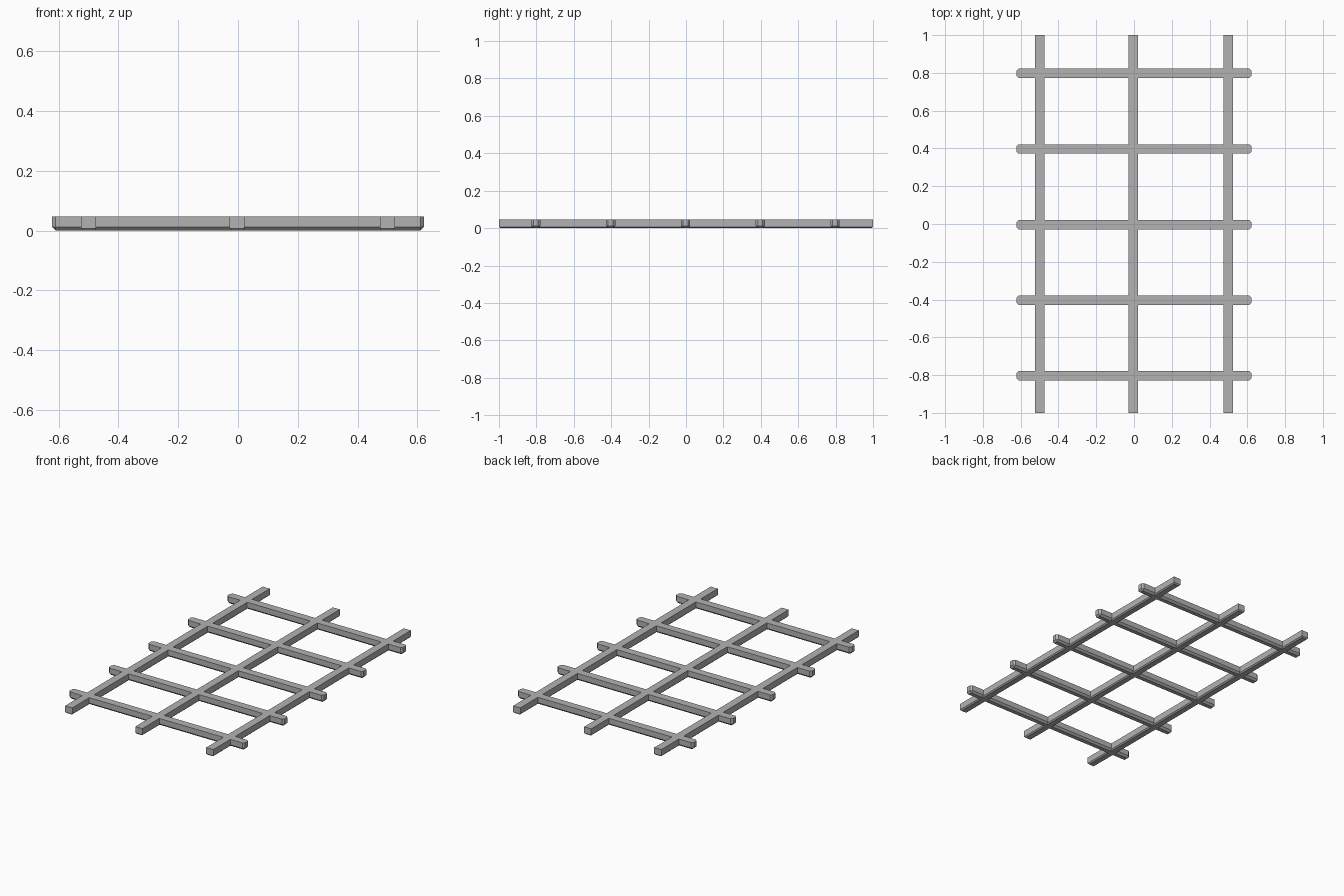
import bpy, bmesh
from mathutils import Vector

old = bpy.data.objects.get("Cube")
if old:
    bpy.data.objects.remove(old, do_unlink=True)

TOP = 0.047
WIDTH = 0.05

# Single plain grey for the whole grid
grey = bpy.data.materials.new("plain_grey")
grey.use_nodes = True
colour = (0.45, 0.45, 0.45, 1)
grey.diffuse_color = colour
grey.node_tree.nodes["Principled BSDF"].inputs["Base Color"].default_value = colour


def bar(name, centre, size, chamfer, end_corners):
    """Box whose underside edges (and optionally upright corners) are chamfered."""
    bm = bmesh.new()
    bmesh.ops.create_cube(bm, size=1)
    for v in bm.verts:
        v.co = v.co * Vector(size)
    edges = []
    for e in bm.edges:
        a, b = e.verts
        underside = a.co.z < 0 and b.co.z < 0
        upright = abs(a.co.z - b.co.z) > 0.001
        if underside or (upright and end_corners):
            edges.append(e)
    bmesh.ops.bevel(bm, geom=edges, offset=chamfer, segments=1,
                    profile=0.5, affect='EDGES')
    mesh = bpy.data.meshes.new(name)
    bm.to_mesh(mesh)
    bm.free()
    mesh.materials.append(grey)
    obj = bpy.data.objects.new(name, mesh)
    obj.location = centre
    bpy.context.collection.objects.link(obj)


# Long rails running front to back
for side, x in (("right", -0.5), ("middle", -0.003), ("left", 0.5)):
    bar(side + "_rail", (x, 0, TOP / 2), (WIDTH, 2, TOP), 0.007, False)

# Cross bars running side to side
for i in range(5):
    y = -0.803 + 0.4 * i
    bar(f"cross_bar_{i + 1}", (0, y, TOP / 2), (1.245, WIDTH, TOP), 0.012, True)
